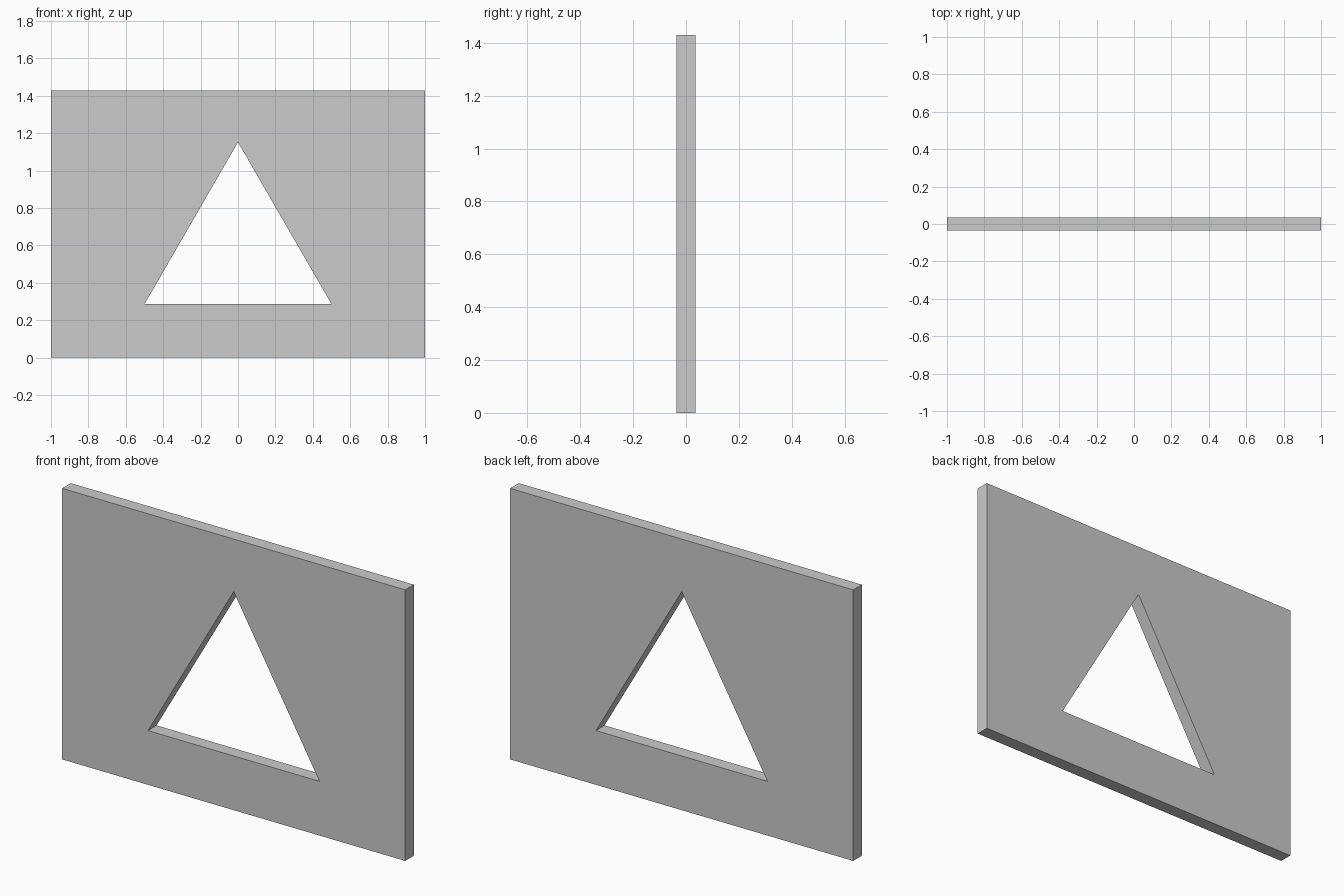
import bpy, bmesh, math

if "Cube" in bpy.data.objects:
    bpy.data.objects.remove(bpy.data.objects["Cube"])

HEIGHT = 10 / 7
HALF_T = 0.0357


def prism(name, profile, half_depth):
    """Extrude an (x, z) profile symmetrically along y."""
    bm = bmesh.new()
    face = bm.faces.new([bm.verts.new((x, -half_depth, z)) for x, z in profile])
    ext = bmesh.ops.extrude_face_region(bm, geom=[face], use_keep_orig=True)
    moved = [v for v in ext["geom"] if isinstance(v, bmesh.types.BMVert)]
    bmesh.ops.translate(bm, verts=moved, vec=(0, 2 * half_depth, 0))
    bmesh.ops.recalc_face_normals(bm, faces=bm.faces[:])
    mesh = bpy.data.meshes.new(name)
    bm.to_mesh(mesh)
    bm.free()
    obj = bpy.data.objects.new(name, mesh)
    bpy.context.collection.objects.link(obj)
    return obj


# Flat rectangular panel
panel = prism("panel", [(-1, 0), (1, 0), (1, HEIGHT), (-1, HEIGHT)], HALF_T)

# Equilateral triangular window cut right through the panel
base = 2 / 7
cutter = prism("window_cutter",
               [(-0.5, base), (0.5, base), (0, base + math.sqrt(3) / 2)], 0.2)
cutter.hide_render = True

cut = panel.modifiers.new("window", 'BOOLEAN')
cut.operation = 'DIFFERENCE'
cut.solver = 'EXACT'
cut.object = cutter
bpy.context.view_layer.objects.active = panel
panel.select_set(True)
bpy.ops.object.modifier_apply(modifier=cut.name)
bpy.data.objects.remove(cutter)
